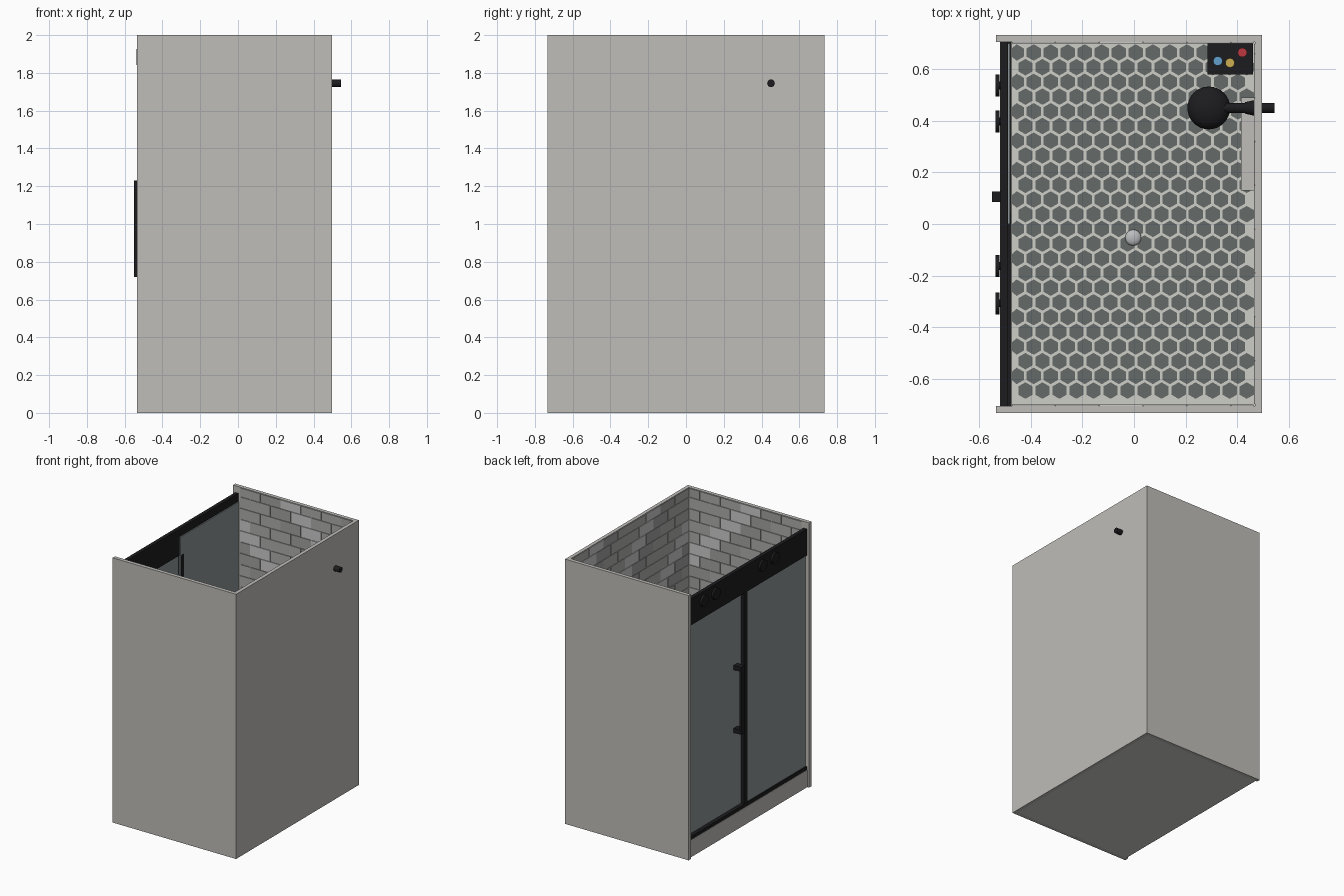
import bpy, bmesh, math
from mathutils import Vector

if "Cube" in bpy.data.objects:
    bpy.data.objects.remove(bpy.data.objects["Cube"])


def mat(name, rgb, a=1.0):
    m = bpy.data.materials.new(name)
    m.diffuse_color = (*rgb, a)
    m.use_nodes = True
    m.node_tree.nodes["Principled BSDF"].inputs["Base Color"].default_value = m.diffuse_color
    return m


WALL = mat("wall_grey", (0.52, 0.51, 0.48))
GROUT = mat("grout", (0.62, 0.62, 0.58))
HEX = mat("hex_tile", (0.13, 0.145, 0.14))
BLACK = mat("black_metal", (0.012, 0.012, 0.014))
GLASS = mat("glass", (0.26, 0.30, 0.31))
CHROME = mat("chrome", (0.5, 0.51, 0.52))
TILES = [mat("tile_%d" % i, (v, v, v * 0.98)) for i, v in enumerate((0.36, 0.42, 0.58))]


def finish(name, bm, mats, smooth=False):
    bmesh.ops.recalc_face_normals(bm, faces=bm.faces)
    me = bpy.data.meshes.new(name)
    bm.to_mesh(me)
    bm.free()
    for m in mats:
        me.materials.append(m)
    ob = bpy.data.objects.new(name, me)
    bpy.context.collection.objects.link(ob)
    if smooth:
        bpy.context.view_layer.objects.active = ob
        bpy.ops.object.select_all(action='DESELECT')
        ob.select_set(True)
        bpy.ops.object.shade_smooth_by_angle()
    return ob


def add_box(bm, lo, hi, idx=0):
    lo, hi = Vector(lo), Vector(hi)
    vs = bmesh.ops.create_cube(bm, size=1)["verts"]
    for v in vs:
        v.co = (lo + hi) / 2 + v.co * (hi - lo)
    for f in {f for v in vs for f in v.link_faces}:
        f.material_index = idx


def box(name, lo, hi, m):
    bm = bmesh.new()
    add_box(bm, lo, hi)
    return finish(name, bm, [m])


def rod(name, a, b, r, m, r2=None, n=24):
    a, b = Vector(a), Vector(b)
    bm = bmesh.new()
    vs = bmesh.ops.create_cone(bm, cap_ends=True, segments=n, radius1=r,
                               radius2=r if r2 is None else r2, depth=(b - a).length)["verts"]
    rot = (b - a).to_track_quat('Z', 'Y')
    for v in vs:
        v.co = rot @ v.co + (a + b) / 2
    return finish(name, bm, [m], True)


def dome(name, c, r, zscale, m):
    bm = bmesh.new()
    for v in bmesh.ops.create_uvsphere(bm, u_segments=32, v_segments=16, radius=r)["verts"]:
        v.co = Vector((v.co.x, v.co.y, v.co.z * zscale)) + Vector(c)
    return finish(name, bm, [m], True)


# Outer walls, floor tray and threshold
box("back_wall", (-0.535, 0.705, 0), (0.497, 0.733, 2), WALL)
box("front_wall", (-0.535, -0.733, 0), (0.497, -0.705, 2), WALL)
box("right_wall", (0.47, -0.705, 0), (0.497, 0.705, 2), WALL)
box("floor_tray", (-0.515, -0.705, 0), (0.47, 0.705, 0.06), GROUT)
box("threshold", (-0.52, -0.705, 0), (-0.475, 0.705, 0.13), WALL)

# Hexagonal floor tiles
bm = bmesh.new()
for r in range(24):
    for c in range(14):
        vs = bmesh.ops.create_cone(bm, cap_ends=True, segments=6, radius1=0.032,
                                   radius2=0.032, depth=0.006)["verts"]
        off = Vector((-0.455 + 0.066 * c + 0.034 * (r % 2), 0.665 - 0.057 * r, 0.061))
        for v in vs:
            v.co = v.co + off
            v.co.x = max(v.co.x, -0.474)
finish("floor_tiles", bm, [HEX])


# Staggered wall tiles; place(u, z, depth) maps tile coordinates onto a wall
def wall_tiles(name, u0, u1, place):
    bm = bmesh.new()
    tw, th, gap = 0.17, 0.085, 0.003
    z, row = 0.06, 0
    while z < 1.995:
        u, col = u0 - (tw / 2 if row % 2 else 0), 0
        while u < u1:
            a, b = max(u, u0) + gap / 2, min(u + tw, u1) - gap / 2
            if b - a > 0.01:
                p = place(a, z + gap / 2, 0.0)
                q = place(b, min(z + th, 1.998) - gap / 2, 0.005)
                lo = [min(i, j) for i, j in zip(p, q)]
                hi = [max(i, j) for i, j in zip(p, q)]
                add_box(bm, lo, hi, (0, 2, 1, 1)[(col + row // 2) % 4])
            u += tw
            col += 1
        z += th
        row += 1
    finish(name, bm, TILES)


wall_tiles("right_wall_tiles", -0.70, 0.70, lambda u, z, d: (0.47 - d, u, z))
wall_tiles("back_wall_tiles", -0.475, 0.465, lambda u, z, d: (u, 0.705 - d, z))
wall_tiles("front_wall_tiles", -0.475, 0.465, lambda u, z, d: (u, -0.705 + d, z))

# Sliding glass enclosure
box("top_rail", (-0.517, -0.705, 1.75), (-0.489, 0.705, 1.95), BLACK)
box("bottom_rail", (-0.517, -0.705, 0.13), (-0.475, 0.705, 0.155), BLACK)
box("fixed_glass", (-0.507, -0.70, 0.155), (-0.499, 0.02, 1.75), GLASS)
box("sliding_glass", (-0.488, 0.0, 0.155), (-0.480, 0.70, 1.89), GLASS)
box("door_edge_frame", (-0.512, 0.0, 0.155), (-0.478, 0.04, 1.75), BLACK)
for i, y in enumerate((0.5375, 0.3975, -0.1625, -0.3075)):
    rod("roller_%d" % i, (-0.538, y, 1.885), (-0.522, y, 1.885), 0.0425, BLACK, n=32)
    rod("roller_axle_%d" % i, (-0.525, y, 1.885), (-0.51, y, 1.885), 0.015, BLACK)

# Door handle
box("handle_bar", (-0.55, 0.09, 0.72), (-0.532, 0.12, 1.23), BLACK)
for i, z in enumerate((0.72, 1.195)):
    box("handle_post_%d" % i, (-0.55, 0.085, z), (-0.485, 0.127, z + 0.035), BLACK)

# Shower arm and head
rod("shower_arm", (0.545, 0.45, 1.745), (0.31, 0.45, 1.745), 0.02, BLACK)
rod("arm_collar", (0.465, 0.45, 1.745), (0.43, 0.45, 1.745), 0.03, BLACK, 0.022)
dome("shower_head", (0.29, 0.45, 1.73), 0.083, 0.6, BLACK)

# Wall shelf, corner caddy with bottles, drain
box("wall_shelf", (0.415, 0.13, 1.08), (0.47, 0.49, 1.11), WALL)
box("corner_caddy", (0.285, 0.58, 1.0), (0.462, 0.70, 1.02), BLACK)
bottles = (("red", 0.42, 0.665, 0.13, (0.5, 0.04, 0.05)),
           ("yellow", 0.372, 0.625, 0.10, (0.6, 0.42, 0.08)),
           ("blue", 0.325, 0.632, 0.12, (0.12, 0.35, 0.6)))
for n, x, y, h, rgb in bottles:
    rod(n + "_bottle", (x, y, 1.02), (x, y, 1.02 + h), 0.018, mat(n + "_plastic", rgb))
dome("drain", (-0.003, -0.053, 0.064), 0.031, 0.5, CHROME)
